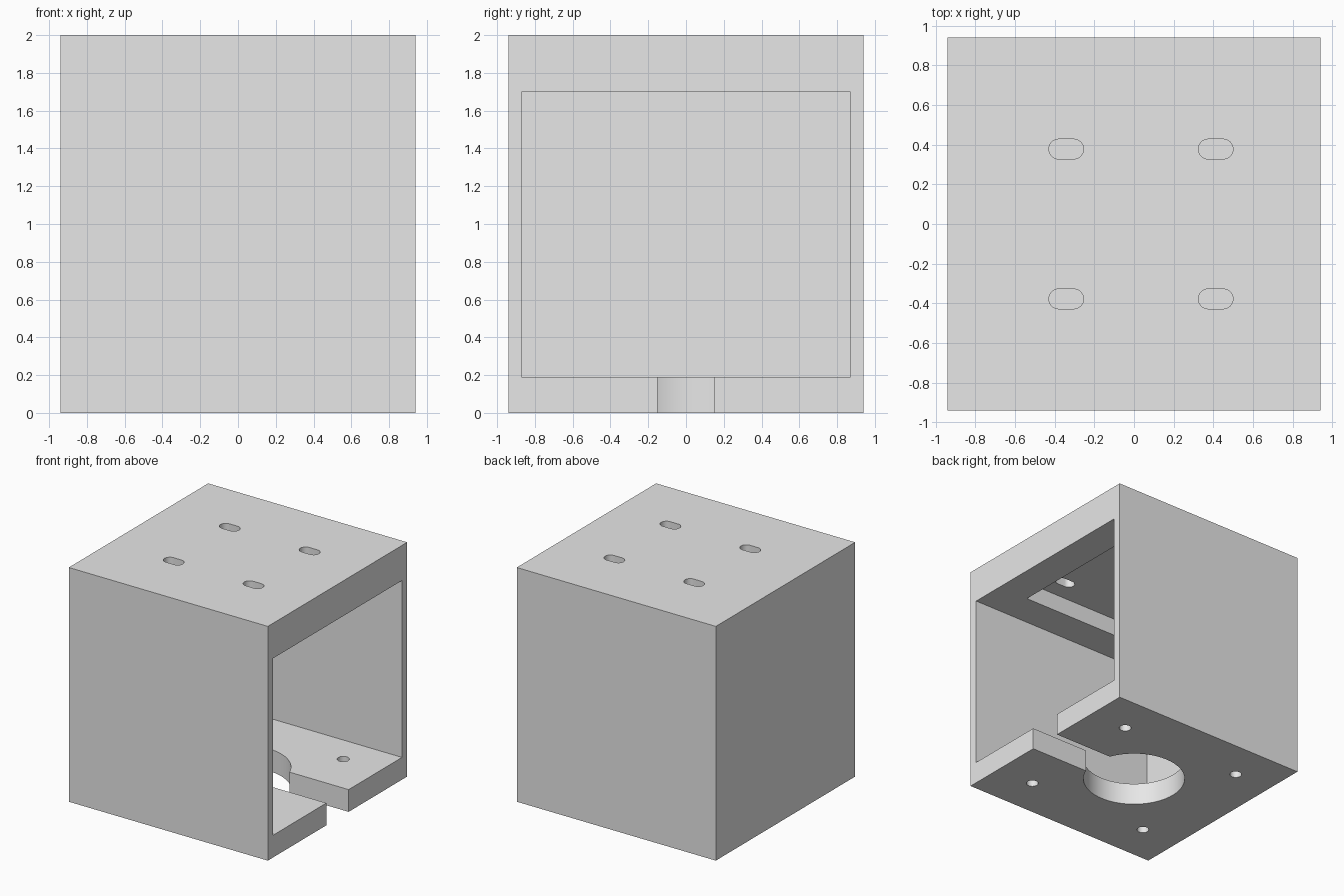
import bpy, bmesh
from math import pi, cos, sin, radians

cube = bpy.data.objects.get("Cube")
if cube:
    bpy.data.objects.remove(cube, do_unlink=True)

grey = bpy.data.materials.new("light grey")
grey.use_nodes = True
grey.diffuse_color = (0.8, 0.8, 0.8, 1)
grey.node_tree.nodes["Principled BSDF"].inputs["Base Color"].default_value = (0.8, 0.8, 0.8, 1)


def prism(name, outline, z0, z1):
    """Extrude a closed xy outline from z0 to z1."""
    bm = bmesh.new()
    base = bm.faces.new([bm.verts.new((x, y, z0)) for x, y in outline])
    top = bmesh.ops.extrude_face_region(bm, geom=[base])["geom"]
    verts = [v for v in top if isinstance(v, bmesh.types.BMVert)]
    bmesh.ops.translate(bm, verts=verts, vec=(0, 0, z1 - z0))
    bmesh.ops.recalc_face_normals(bm, faces=bm.faces)
    mesh = bpy.data.meshes.new(name)
    bm.to_mesh(mesh)
    bm.free()
    mesh.materials.append(grey)
    obj = bpy.data.objects.new(name, mesh)
    bpy.context.collection.objects.link(obj)
    return obj


def rect(x0, x1, y):
    return [(x0, -y), (x1, -y), (x1, y), (x0, y)]


def rounded(cx, cy, r, half=0.0, n=32):
    """Circle, stretched along x into a slot when half > 0."""
    right = [(cx + half + r * cos(a), cy + r * sin(a))
             for a in (-pi / 2 + pi * i / n for i in range(n + 1))]
    left = [(2 * cx - x, 2 * cy - y) for x, y in right]
    return right + left if half else right[:-1] + left[:-1]


def cut(name, outline, z0, z1):
    cutter = prism(name, outline, z0, z1)
    cutter.hide_render = True
    mod = body.modifiers.new(name, "BOOLEAN")
    mod.operation = "DIFFERENCE"
    mod.solver = "EXACT"
    mod.object = cutter
    bpy.context.view_layer.objects.active = body
    bpy.ops.object.modifier_apply(modifier=name)
    bpy.data.objects.remove(cutter, do_unlink=True)


# Outer block, then the cavity open on one side and the recess in its ceiling
W = 0.94
body = prism("mount_housing", rect(-W, W, W), 0, 2)
cut("cavity", rect(-0.87, 1.2, 0.87), 0.19, 1.70)
cut("ceiling_recess", rect(-0.58, 0.65, 0.575), 1.5, 1.85)

# Floor: central bore with a slot out to the open side
cut("floor_bore", rounded(0, 0, 0.41), -0.1, 0.3)
cut("floor_slot", rect(0, 1.2, 0.15), -0.1, 0.3)

# Screw holes in the floor and adjusting slots in the roof
for sx in (-1, 1):
    for sy in (-1, 1):
        cut("screw_hole", rounded(sx * 0.585, sy * 0.585, 0.048, n=16), -0.1, 0.3)
        cut("roof_slot", rounded(0.035 + sx * 0.377, sy * 0.378, 0.05, 0.0375, 16), 1.75, 2.1)

# Smooth bores, sharp edges
bpy.ops.object.select_all(action="DESELECT")
body.select_set(True)
bpy.context.view_layer.objects.active = body
bpy.ops.object.shade_smooth_by_angle(angle=radians(30))
